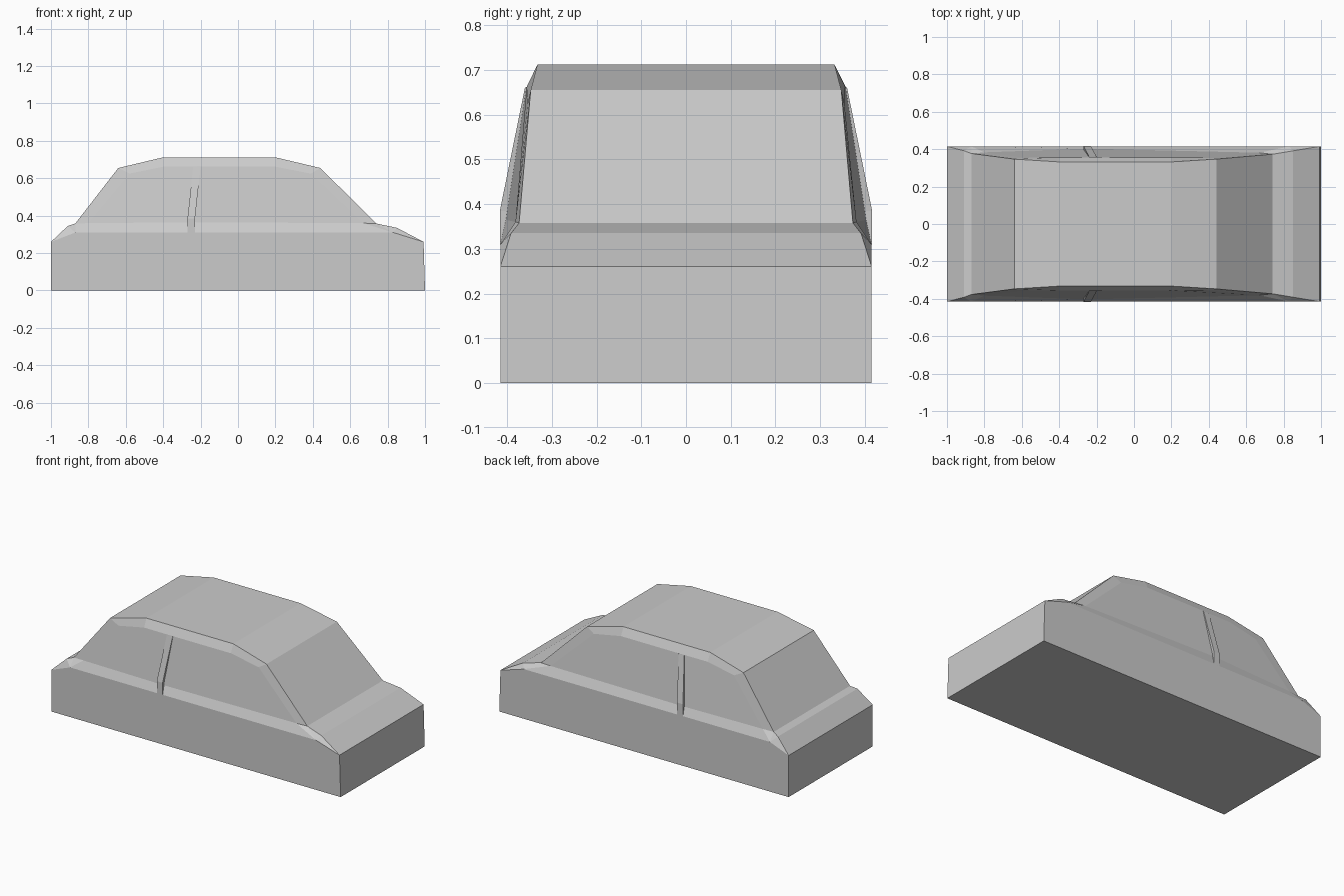
import bpy, bmesh
from mathutils import Vector

if "Cube" in bpy.data.objects:
    bpy.data.objects.remove(bpy.data.objects["Cube"])

MID = Vector((0, 0, 0.3))


def build(name, faces):
    """Make a left/right symmetric flat-faced shell from faces on the +y half."""
    bm = bmesh.new()
    for side in (1, -1):
        for pts in faces:
            f = bm.faces.new([bm.verts.new((x, y * side, z)) for x, y, z in pts])
            f.normal_update()
            if f.normal.dot(f.calc_center_median() - MID) < 0:
                f.normal_flip()
    bmesh.ops.remove_doubles(bm, verts=bm.verts, dist=0.0005)
    mesh = bpy.data.meshes.new(name)
    bm.to_mesh(mesh)
    bm.free()
    ob = bpy.data.objects.new(name, mesh)
    bpy.context.collection.objects.link(ob)
    return ob


def across(chain):
    """Strip spanning from an edge chain to the centre plane."""
    return [[a, b, (b[0], 0, b[2]), (a[0], 0, a[2])] for a, b in zip(chain, chain[1:])]


# edge of the trunk, rear window, roof, windshield and hood
T = [(-1, .415, .26), (-.91, .392, .345), (-.87, .377, .358), (-.64, .347, .655),
     (-.40, .332, .712), (.20, .332, .712), (.44, .347, .655), (.74, .373, .358),
     (.85, .391, .335), (.992, .415, .26)]
# shoulder line, belt line and window top line
S = [(-.87, .415, .31), (-.25, .415, .31), (.83, .415, .31)]
W = [(-.80, .383, .36), (-.25, .403, .365), (.67, .381, .36)]
R = [(-.58, .354, .625), (-.40, .356, .662), (-.22, .357, .662), (.20, .356, .662), (.39, .354, .625)]
rear_low, front_low = (-1, .415, 0), (1, .415, 0)

# lower body: floor, ends, sides and shoulder ledge
build("lower_body",
      across([T[9], front_low, rear_low, T[0]]) + across(T[:3]) + across(T[7:]) + [
          [rear_low, front_low, T[9], S[2], S[1], S[0], T[0]],
          [T[0], S[0], T[1]], [T[1], S[0], T[2]],
          [T[2], S[0], W[0]], [S[0], S[1], W[1], W[0]],
          [S[1], S[2], W[2], W[1]], [W[2], S[2], T[7]],
          [T[7], S[2], T[8]], [T[8], S[2], T[9]]])

# cabin frame: roof, windshield, rear window, end pillars and roof rails
build("cabin", across(T[2:8]) + [
    [T[2], W[0], R[0], T[3]], [T[3], R[0], R[1], T[4]],
    [T[4], R[1], R[2], R[3], T[5]], [T[5], R[3], R[4], T[6]],
    [T[6], R[4], W[2], T[7]]])

# side windows
build("side_windows", [[W[0], W[1], R[2], R[1], R[0]], [W[1], W[2], R[4], R[3], R[2]]])

# centre door pillars, standing just proud of the windows
sections = [(-.25, .416, .31), (-.25, .416, .385), (-.22, .36, .66)]
pillar = []
for a, b in zip(sections, sections[1:]):
    quad = lambda da, ya, db, yb: [(a[0] + da, ya, a[2]), (a[0] + db, yb, a[2]),
                                   (b[0] + db, yb - a[1] + b[1], b[2]),
                                   (b[0] + da, ya - a[1] + b[1], b[2])]
    pillar.append(quad(-.02, a[1], .02, a[1]))
    pillar += [quad(d, a[1], d, a[1] - .03) for d in (-.02, .02)]
build("door_pillars", pillar)
